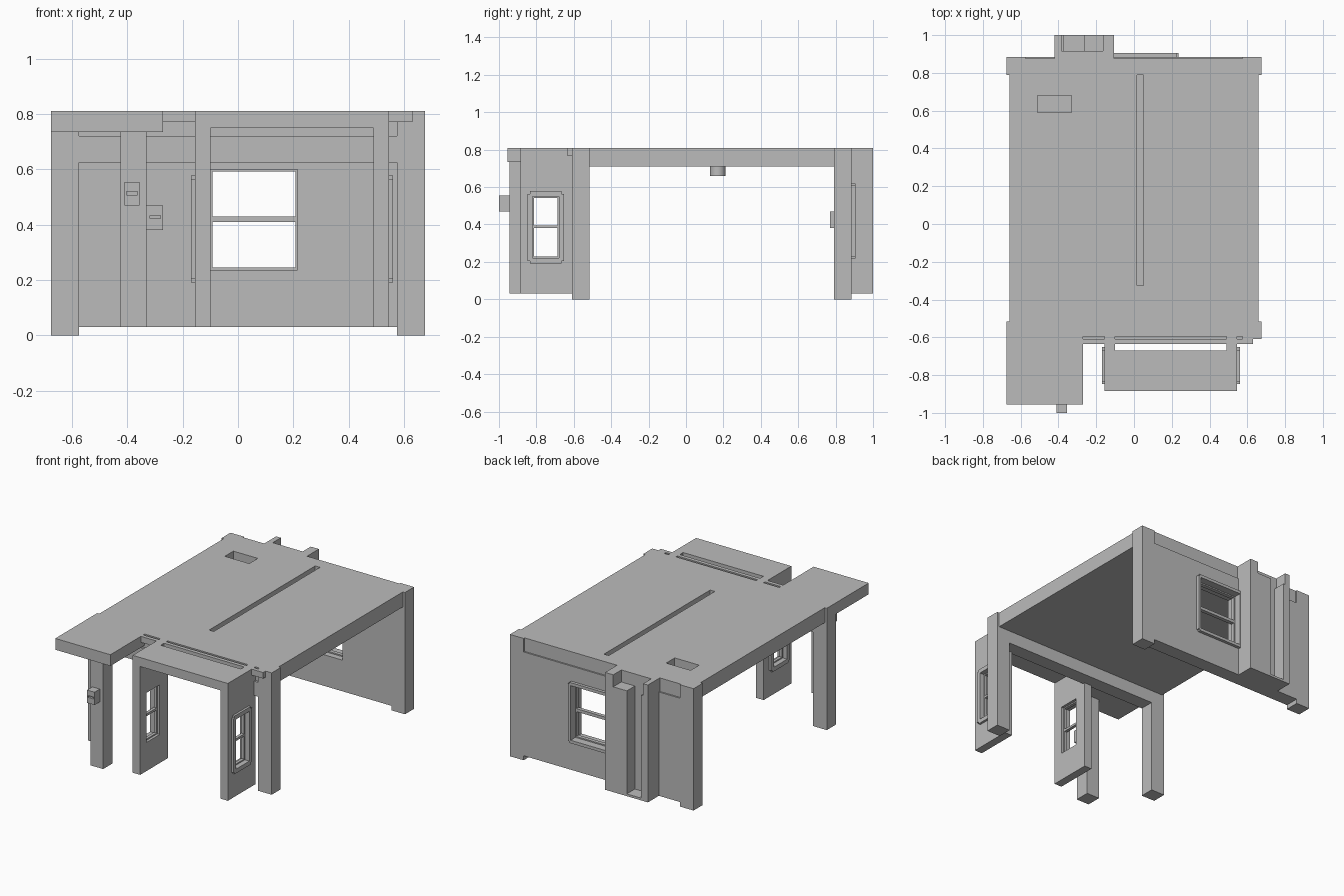
import bpy
import bmesh

cube = bpy.data.objects.get("Cube")
if cube:
    bpy.data.objects.remove(cube, do_unlink=True)

GREY = (0.5, 0.5, 0.5, 1)
mat = bpy.data.materials.new("plain grey")
mat.use_nodes = True
mat.diffuse_color = GREY
mat.node_tree.nodes["Principled BSDF"].inputs["Base Color"].default_value = GREY


def boxes(name, *spans):
    """One object made of boxes, each given as (x0, x1, y0, y1, z0, z1)."""
    bm = bmesh.new()
    for x0, x1, y0, y1, z0, z1 in spans:
        for v in bmesh.ops.create_cube(bm, size=1)["verts"]:
            v.co = (x1 if v.co.x > 0 else x0,
                    y1 if v.co.y > 0 else y0,
                    z1 if v.co.z > 0 else z0)
    mesh = bpy.data.meshes.new(name)
    bm.to_mesh(mesh)
    bm.free()
    mesh.materials.append(mat)
    ob = bpy.data.objects.new(name, mesh)
    bpy.context.collection.objects.link(ob)
    return ob


def cut(ob, *spans):
    """Carve boxes out of an object."""
    for span in spans:
        cutter = boxes("cutter", span)
        mod = ob.modifiers.new("cut", "BOOLEAN")
        mod.operation = "DIFFERENCE"
        mod.solver = "EXACT"
        mod.object = cutter
        with bpy.context.temp_override(object=ob, active_object=ob):
            bpy.ops.object.modifier_apply(modifier=mod.name)
        bpy.data.objects.remove(cutter, do_unlink=True)


def window(name, along_x, hole, trim, sash, width, bar):
    """Notched trim ring outside, thin sash ring and cross bar inside.
    hole = (u0, u1, z0, z1); trim and sash are depth ranges; bar is a z range."""
    u0, u1, z0, z1 = hole

    def place(u, d, z):
        return (*u, *d, *z) if along_x else (*d, *u, *z)

    def ring(depth, grow, notch, t):
        a, b, c, d = u0 - grow, u1 + grow, z0 - grow, z1 + grow
        return [place((a, a + t), depth, (c + notch, d - notch)),
                place((b - t, b), depth, (c + notch, d - notch)),
                place((a + notch, b - notch), depth, (c, c + t)),
                place((a + notch, b - notch), depth, (d - t, d))]

    boxes(name + "_trim", *ring(trim, width, width / 2, width))
    boxes(name + "_sash", *ring(sash, 0, 0, 0.008),
          place((u0, u1), sash, bar))


# Roof slab with a cable channel and a recessed hatch
roof = boxes("roof_slab", (-0.66, 0.66, -0.595, 0.875, 0.71, 0.81))
cut(roof, (0.015, 0.05, -0.325, 0.85, 0.78, 0.9),
    (-0.51, -0.33, 0.59, 0.68, 0.75, 0.9))

# Corner posts
for side, s in (("left", 1), ("right", -1)):
    x0, x1 = sorted((s * 0.575, s * 0.675))
    boxes("front_post_" + side, (x0, x1, -0.61, -0.515, 0, 0.81))
    boxes("back_post_" + side, (x0, x1, 0.79, 0.885, 0, 0.81))

# Front beam and the ledge in front of it
boxes("front_beam", (-0.575, 0.575, -0.61, -0.515, 0.625, 0.72))
boxes("front_ledge", (-0.27, 0.63, -0.635, -0.61, 0.77, 0.81))

# Back wall and its window
BACK_HOLE = (-0.1, 0.215, 0.237, 0.6)
wall = boxes("back_wall", (-0.575, 0.575, 0.79, 0.885, 0.03, 0.72))
cut(wall, (*BACK_HOLE[:2], 0.7, 1, *BACK_HOLE[2:]))
boxes("back_wall_top", (-0.575, 0.575, 0.79, 0.875, 0.72, 0.81))
window("back_window", True, BACK_HOLE, (0.885, 0.905), (0.83, 0.855),
       0.02, (0.41, 0.43))

# Chimney: two piers, a lower block and an open flue channel
boxes("chimney_back", (-0.42, -0.105, 0.875, 0.915, 0.03, 0.81))
boxes("chimney_pier_left", (-0.165, -0.105, 0.915, 1, 0.03, 0.81))
boxes("chimney_pier_right", (-0.42, -0.385, 0.915, 1, 0.03, 0.81))
boxes("chimney_block", (-0.265, -0.165, 0.915, 1, 0.03, 0.73))
boxes("chimney_lip", (-0.385, -0.37, 0.915, 1, 0.03, 0.73))
boxes("chimney_base", (-0.37, -0.265, 0.915, 1, 0.03, 0.045))

# Porch canopy with its post
boxes("canopy", (-0.675, -0.27, -0.955, -0.515, 0.735, 0.81))
boxes("canopy_post", (-0.425, -0.33, -0.945, -0.845, 0.03, 0.735))

# Bay: roof and two side walls with windows
boxes("bay_roof", (-0.1, 0.49, -0.885, -0.67, 0.75, 0.81))
SIDE_HOLE = (-0.82, -0.68, 0.22, 0.55)
for side, inner, outer, s in (("left", 0.49, 0.545, 1), ("right", -0.1, -0.155, -1)):
    x0, x1 = sorted((inner, outer))
    bay = boxes("bay_wall_" + side, (x0, x1, -0.885, -0.595, 0.03, 0.81))
    cut(bay, (x0 - 0.1, x1 + 0.1, *SIDE_HOLE))
    mid = (x0 + x1) / 2
    window("bay_window_" + side, False, SIDE_HOLE,
           sorted((outer, outer + s * 0.015)), (mid - 0.01, mid + 0.01),
           0.028, (0.38, 0.395))

# Small boxes on the post and on the inside of the back wall
post_box = boxes("post_box", (-0.41, -0.355, -1, -0.945, 0.47, 0.555))
cut(post_box, (-0.402, -0.363, -1.1, -0.985, 0.508, 0.52))
wall_box = boxes("wall_box", (-0.33, -0.27, 0.77, 0.79, 0.38, 0.47))
cut(wall_box, (-0.318, -0.28, 0.7, 0.777, 0.422, 0.434))

# Round ceiling lamp
bpy.ops.mesh.primitive_cylinder_add(vertices=32, radius=0.042, depth=0.05,
                                    location=(0.03, 0.17, 0.685))
lamp = bpy.context.object
lamp.name = "ceiling_lamp"
lamp.data.materials.append(mat)
bpy.ops.object.shade_smooth_by_angle()
